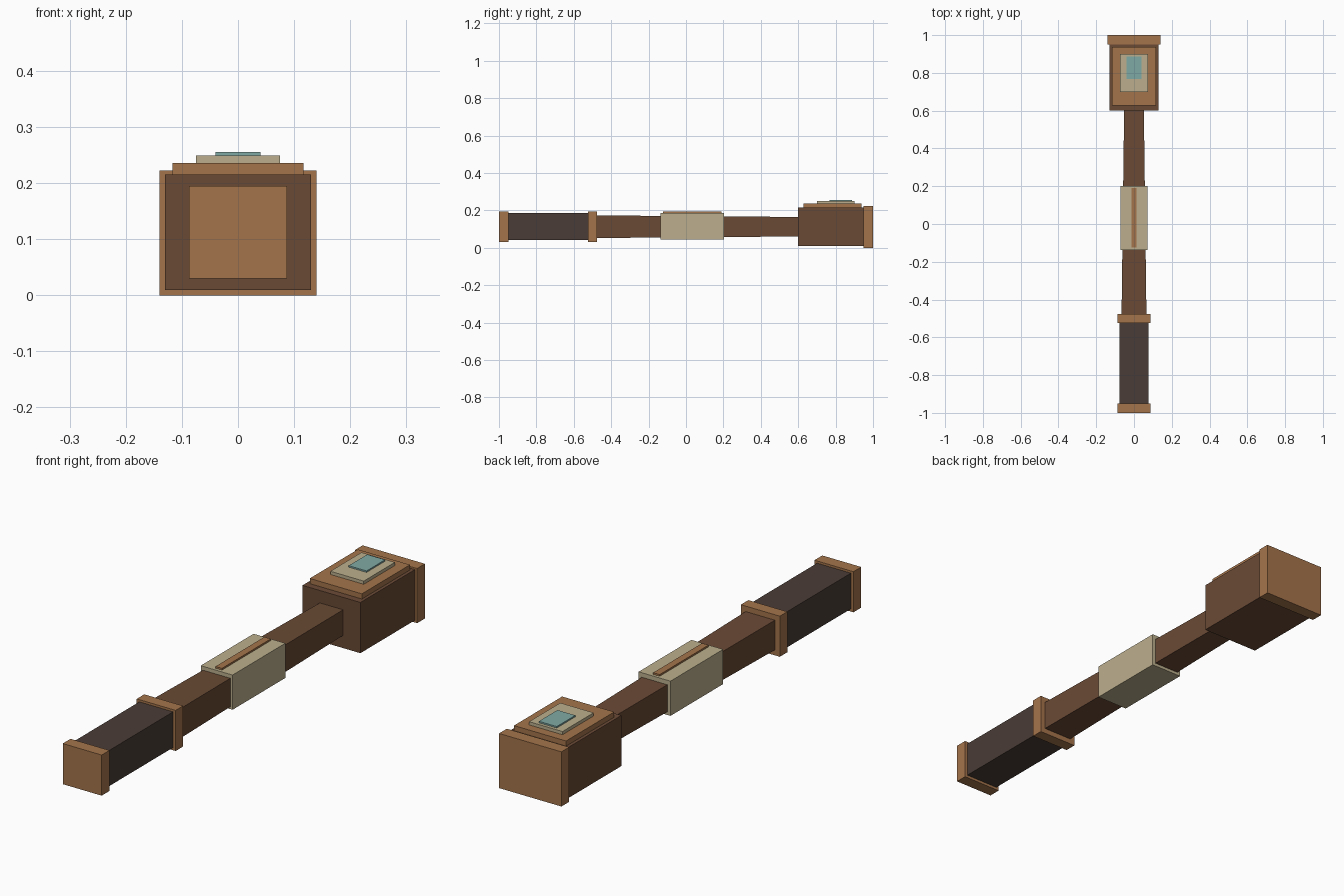
import bpy
import bmesh

default = bpy.data.objects.get("Cube")
if default:
    bpy.data.objects.remove(default, do_unlink=True)


def linear(c):
    c /= 255
    return c / 12.92 if c <= 0.04045 else ((c + 0.055) / 1.055) ** 2.4


def material(name, *rgb):
    color = tuple(linear(c) for c in rgb) + (1.0,)
    mat = bpy.data.materials.new(name)
    mat.use_nodes = True
    mat.diffuse_color = color
    bsdf = next(n for n in mat.node_tree.nodes if n.type == 'BSDF_PRINCIPLED')
    bsdf.inputs["Base Color"].default_value = color
    return mat


copper = material("copper_brown", 164, 116, 75)
wood = material("dark_wood", 106, 74, 53)
leather = material("dark_leather", 74, 60, 54)
cream = material("cream", 188, 175, 141)
teal = material("teal", 128, 170, 165)


def box(name, mat, half_x, y, z, taper=(1, 1), mid_z=0.1125):
    """Box from y[0] to y[1]; its back end is scaled by taper in x and z."""
    bm = bmesh.new()
    bmesh.ops.create_cube(bm, size=2)
    for v in bm.verts:
        back = v.co.y > 0
        v.co.x *= half_x * (taper[0] if back else 1)
        v.co.y = y[1] if back else y[0]
        v.co.z = z[1] if v.co.z > 0 else z[0]
        if back:
            v.co.z = mid_z + (v.co.z - mid_z) * taper[1]
    mesh = bpy.data.meshes.new(name)
    bm.to_mesh(mesh)
    bm.free()
    mesh.materials.append(mat)
    obj = bpy.data.objects.new(name, mesh)
    bpy.context.collection.objects.link(obj)
    return obj


# Handle: grip between two square collars
for name, y in (("pommel_cap", (-1, -0.95)), ("grip_collar", (-0.525, -0.477))):
    box(name, copper, 0.0875, y, (0.03, 0.195))
box("grip", leather, 0.076, (-0.96, -0.515), (0.041, 0.186))

# Tapered shaft with its central sleeve and inlay strip
box("shaft", wood, 0.066, (-0.49, 0.61), (0.052, 0.173), taper=(0.79, 0.86))
box("sleeve", cream, 0.0715, (-0.137, 0.202), (0.045, 0.186))
box("sleeve_inlay", copper, 0.0145, (-0.124, 0.19), (0.18, 0.193))

# Head with back plate and stepped top plates
box("head", wood, 0.13, (0.6, 0.96), (0.009, 0.215))
box("head_back_plate", copper, 0.14, (0.95, 1), (0, 0.222))
box("head_top_plate", copper, 0.117, (0.628, 0.937), (0.21, 0.236))
box("gem_mount", cream, 0.075, (0.7, 0.9), (0.23, 0.249))
box("gem", teal, 0.04, (0.768, 0.887), (0.245, 0.255))
